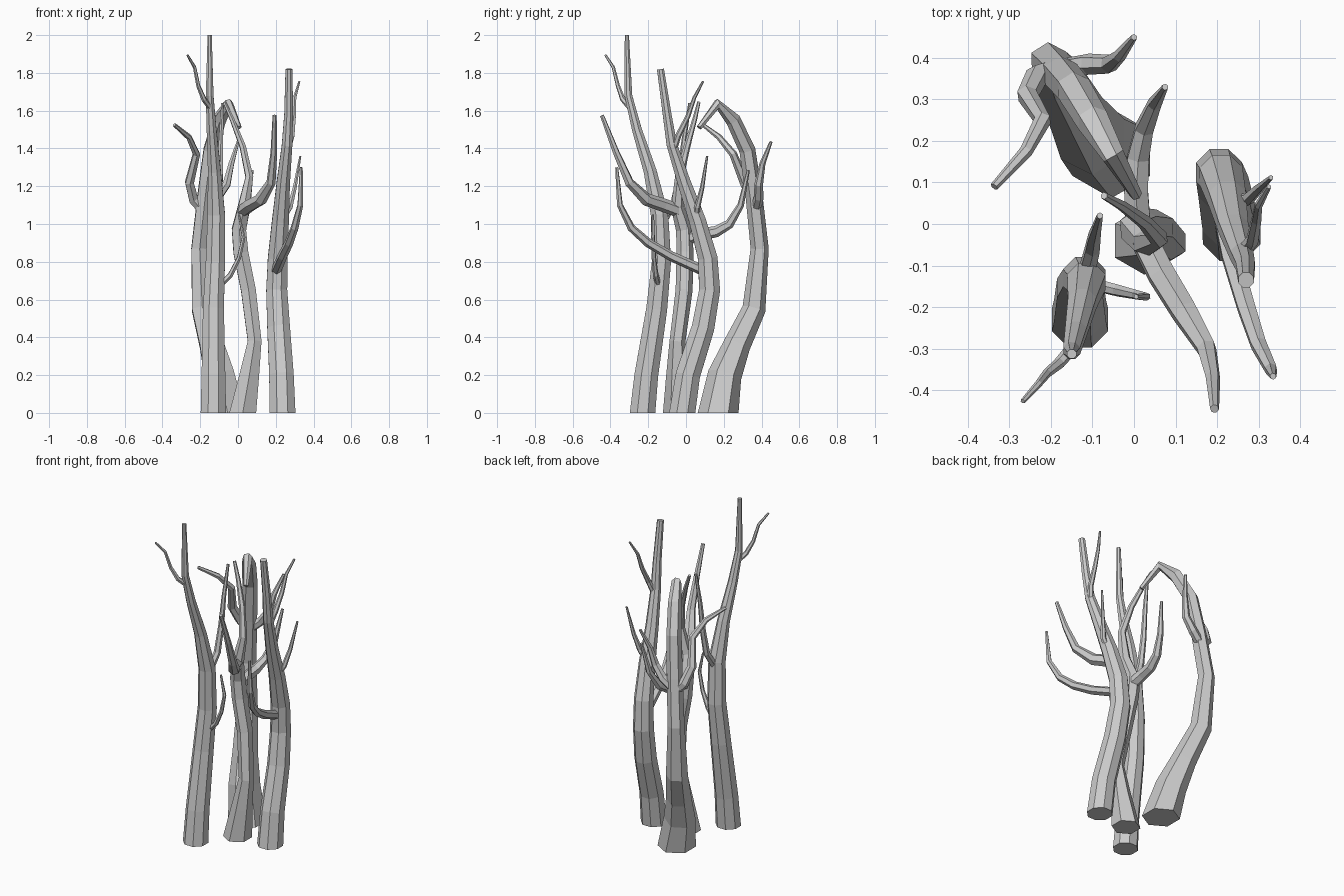
import bpy, bmesh, math
from mathutils import Vector


def limb(name, sides, pts, flat_base=False):
    """Tapered faceted tube; pts are (x, y, z, radius)."""
    ps = [Vector(p[:3]) for p in pts]
    bm = bmesh.new()
    rings, u, last = [], None, len(ps) - 1
    for i, p in enumerate(ps):
        a = (p - ps[i - 1]).normalized() if i > 0 else Vector()
        b = (ps[i + 1] - p).normalized() if i < last else Vector()
        t = (a + b).normalized()
        if i == 0 and flat_base:
            t = Vector((0, 0, 1))
        if u is None:
            u = Vector((1, 0, 0)) if abs(t.x) < 0.8 else Vector((0, 1, 0))
        u = (u - t * u.dot(t)).normalized()
        v = t.cross(u)
        ring = []
        for k in range(sides):
            ang = 2 * math.pi * (k + 0.5) / sides
            ring.append(bm.verts.new(p + (u * math.cos(ang) + v * math.sin(ang)) * pts[i][3]))
        rings.append(ring)
    for r0, r1 in zip(rings, rings[1:]):
        for k in range(sides):
            j = (k + 1) % sides
            bm.faces.new((r0[k], r0[j], r1[j], r1[k]))
    bm.faces.new(rings[0][::-1])
    bm.faces.new(rings[-1])
    me = bpy.data.meshes.new(name)
    bm.to_mesh(me)
    bm.free()
    ob = bpy.data.objects.new(name, me)
    bpy.context.collection.objects.link(ob)
    return ob


# Front left tree
limb("front_left_trunk", 8, [
    (-.13, -.23, 0, .073), (-.13, -.21, .2, .068), (-.13, -.155, .55, .06), (-.12, -.13, .8, .055),
    (-.115, -.14, 1.05, .05), (-.125, -.19, 1.28, .037), (-.14, -.26, 1.5, .028),
    (-.15, -.305, 1.68, .022), (-.15, -.313, 2.0, .012)], True)
limb("front_left_twig_high", 6, [
    (-.15, -.3, 1.62, .015), (-.18, -.335, 1.66, .014), (-.21, -.36, 1.73, .011),
    (-.23, -.385, 1.83, .009), (-.268, -.427, 1.895, .006)])
limb("front_left_twig_low", 6, [
    (-.1, -.145, .67, .016), (-.04, -.16, .73, .015), (.005, -.17, .82, .012),
    (.03, -.175, .93, .01), (.005, -.175, 1.05, .006)])
limb("front_left_branch_back", 6, [
    (-.115, -.12, 1.02, .022), (-.1, -.06, 1.12, .02), (-.095, -.03, 1.27, .017),
    (-.09, -.01, 1.45, .013), (-.082, .02, 1.64, .008)])

# Right tree
limb("right_trunk", 8, [
    (.235, -.02, 0, .075), (.23, .01, .2, .07), (.215, .09, .45, .065), (.205, .125, .65, .06),
    (.21, .115, .82, .056), (.225, .06, 1.02, .048), (.24, -.01, 1.22, .038),
    (.26, -.075, 1.42, .03), (.268, -.1, 1.58, .025), (.27, -.135, 1.82, .02)], True)
limb("right_branch_front", 6, [
    (.2, .1, .75, .028), (.235, -.08, .83, .026), (.27, -.2, .9, .024), (.3, -.29, .98, .021),
    (.33, -.35, 1.1, .016), (.335, -.367, 1.3, .008)])
limb("right_twig_low", 6, [
    (.23, .05, 1.02, .018), (.275, .06, 1.09, .016), (.3, .085, 1.19, .012), (.33, .112, 1.36, .006)])
limb("right_twig_high", 6, [
    (.26, -.07, 1.38, .018), (.285, -.04, 1.47, .016), (.295, .01, 1.57, .013),
    (.3, .045, 1.67, .01), (.325, .09, 1.755, .006)])

# Middle tree
limb("middle_trunk", 6, [
    (.025, -.04, 0, .082), (.06, -.045, .2, .06), (.088, -.045, .38, .042), (.055, -.01, .65, .045),
    (.015, -.005, .85, .045), (.005, -.01, .97, .043), (.03, -.045, 1.09, .035),
    (.06, -.035, 1.25, .023), (.025, .005, 1.41, .018), (-.03, .045, 1.55, .013),
    (-.072, .068, 1.645, .009)], True)
limb("middle_branch_front", 6, [
    (.025, -.04, 1.07, .035), (.065, -.12, 1.1, .036), (.12, -.21, 1.13, .034),
    (.175, -.3, 1.22, .025), (.19, -.37, 1.38, .018), (.194, -.445, 1.575, .011)])
limb("middle_branch_back", 6, [
    (.01, -.01, .92, .035), (.005, .08, .945, .033), (.01, .16, .96, .03), (.025, .23, 1.0, .025),
    (.05, .29, 1.1, .018), (.075, .33, 1.285, .008)])

# Back left tree, bending over at the top
limb("back_trunk", 6, [
    (-.055, .17, 0, .108), (-.1, .205, .2, .09), (-.14, .27, .36, .072), (-.19, .36, .55, .062),
    (-.205, .39, .87, .048), (-.175, .36, 1.15, .045), (-.145, .325, 1.39, .043),
    (-.1, .25, 1.55, .04), (-.05, .165, 1.635, .028), (.005, .07, 1.51, .015)], True)
limb("back_branch_left", 6, [
    (-.18, .37, 1.07, .03), (-.235, .355, 1.13, .029), (-.257, .31, 1.22, .026),
    (-.22, .25, 1.37, .021), (-.26, .175, 1.46, .016), (-.337, .09, 1.525, .01)])
limb("back_branch_right", 6, [
    (-.18, .37, 1.08, .028), (-.11, .385, 1.14, .026), (-.06, .385, 1.21, .023),
    (-.035, .405, 1.32, .016), (0, .45, 1.435, .008)])
